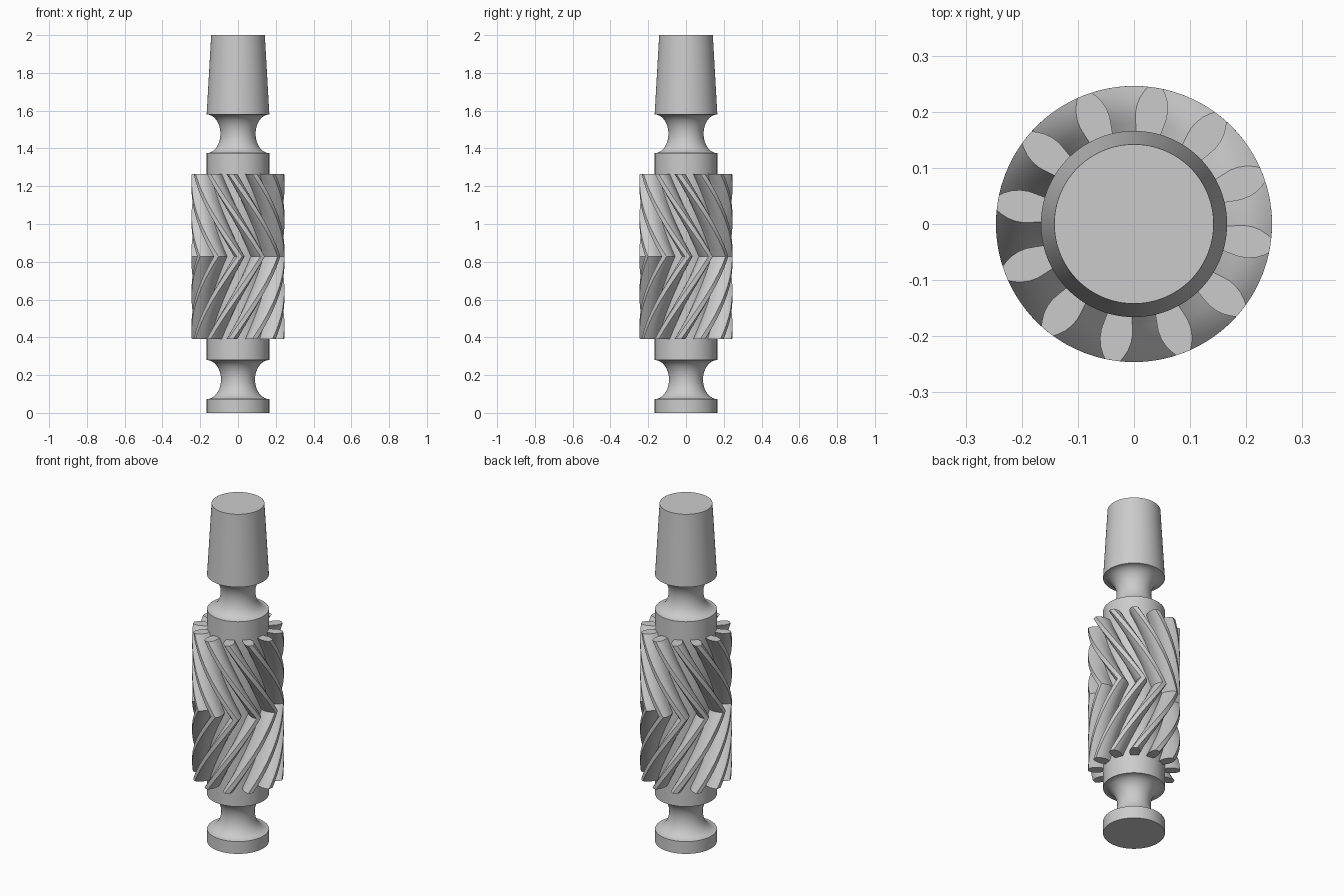
import bpy, bmesh, math
from mathutils import Matrix, Vector

cube = bpy.data.objects.get("Cube")
if cube:
    bpy.data.objects.remove(cube, do_unlink=True)

steel = bpy.data.materials.new("grey_steel")
steel.use_nodes = True
steel.diffuse_color = (0.6, 0.6, 0.6, 1)
steel.node_tree.nodes["Principled BSDF"].inputs["Base Color"].default_value = (0.6, 0.6, 0.6, 1)

SHAFT_R, GEAR_R = 0.166, 0.246
GEAR_LOW, GEAR_MID, GEAR_TOP = 0.391, 0.828, 1.265
TEETH, TWIST, PHASE = 12, math.radians(71), math.radians(81)


def finish(bm, name, angle):
    bmesh.ops.recalc_face_normals(bm, faces=bm.faces)
    mesh = bpy.data.meshes.new(name)
    bm.to_mesh(mesh)
    bm.free()
    obj = bpy.data.objects.new(name, mesh)
    bpy.context.collection.objects.link(obj)
    mesh.materials.append(steel)
    bpy.ops.object.select_all(action='DESELECT')
    obj.select_set(True)
    bpy.context.view_layer.objects.active = obj
    bpy.ops.object.shade_smooth_by_angle(angle=math.radians(angle))
    return obj


def groove(low, high, neck, steps=18):
    """Rounded groove cut into the shaft, as (radius, height) points."""
    mid, half = (low + high) / 2, (high - low) / 2
    angles = [math.pi * (i / steps - 0.5) for i in range(steps + 1)]
    return [(SHAFT_R - (SHAFT_R - neck) * math.cos(a), mid + half * math.sin(a)) for a in angles]


# Turned shaft: foot, grooves, collars and tapered end
profile = [(0, 0), (SHAFT_R, 0)] + groove(0.073, 0.28, 0.09)
profile += groove(1.375, 1.58, 0.093) + [(0.142, 2.0), (0, 2.0)]
bm = bmesh.new()
verts = [bm.verts.new((r, 0, z)) for r, z in profile]
edges = [bm.edges.new(pair) for pair in zip(verts, verts[1:])]
bmesh.ops.spin(bm, geom=verts + edges, cent=(0, 0, 0), axis=(0, 0, 1),
               angle=math.tau, steps=96, use_duplicate=False)
bmesh.ops.remove_doubles(bm, verts=bm.verts, dist=0.0001)
finish(bm, "shaft", 30)

# Tooth cross-section: bulging flanks and a rounded crest
flank = [(0.155, 0.0205), (0.166, 0.0225), (0.18, 0.0255), (0.195, 0.0283),
         (0.21, 0.0280), (0.225, 0.0245), (0.237, 0.019)]
tip = [(GEAR_R * math.cos(a), GEAR_R * math.sin(a)) for a in (-0.055, 0, 0.055)]
section = [(r, -w) for r, w in flank] + tip + [(r, w) for r, w in reversed(flank)]

# Herringbone teeth: each section is twisted one way, then back
STEPS = 20
bm = bmesh.new()
for tooth in range(TEETH):
    rings = []
    for i in range(2 * STEPS + 1):
        t = i / (2 * STEPS)
        z = GEAR_LOW + (GEAR_TOP - GEAR_LOW) * t
        rise = 1 - abs(z - GEAR_MID) / (GEAR_TOP - GEAR_MID)
        rot = Matrix.Rotation(PHASE + math.tau * tooth / TEETH + TWIST * rise, 3, 'Z')
        rings.append([bm.verts.new(rot @ Vector((x, y, z))) for x, y in section])
    for a, b in zip(rings, rings[1:]):
        for j in range(len(section)):
            k = (j + 1) % len(section)
            bm.faces.new((a[j], a[k], b[k], b[j]))
    bm.faces.new(rings[0])
    bm.faces.new(rings[-1])
finish(bm, "herringbone_teeth", 28)
